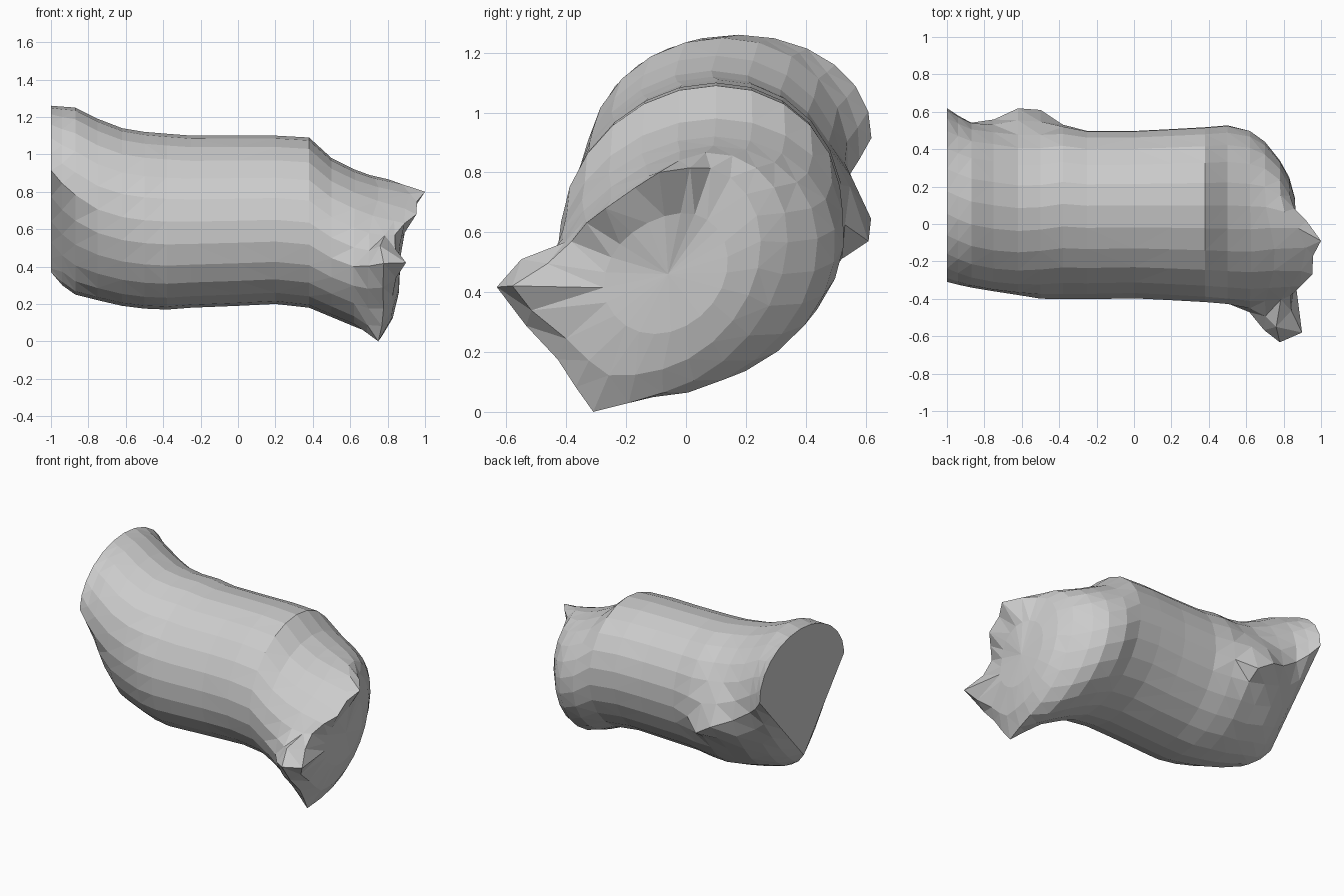
import bpy, bmesh, math
from mathutils import Vector

if "Cube" in bpy.data.objects:
    bpy.data.objects.remove(bpy.data.objects["Cube"])

SIDES = 24

# Cross-sections along x: x, y_min, y_max, z_min, z_max, shear, taper
SECTIONS = [
    (-1.00, -0.31, 0.62, 0.37, 1.26, 0.02, 0),
    (-0.94, -0.325, 0.58, 0.30, 1.255, 0.02, 0.04),
    (-0.87, -0.34, 0.54, 0.25, 1.25, 0.02, 0.08),
    (-0.75, -0.36, 0.52, 0.22, 1.19, 0.02, 0.10),
    (-0.62, -0.38, 0.51, 0.19, 1.14, 0.02, 0.06),
    (-0.50, -0.40, 0.52, 0.175, 1.12, 0.03, 0),
    (-0.38, -0.405, 0.52, 0.17, 1.11, 0.05, 0),
    (-0.25, -0.405, 0.50, 0.18, 1.10, 0.05, 0),
    (0.00, -0.40, 0.50, 0.19, 1.10, 0.05, 0),
    (0.20, -0.41, 0.51, 0.20, 1.10, 0.05, 0),
    (0.38, -0.42, 0.52, 0.18, 1.09, 0.05, 0),
    (0.50, -0.43, 0.53, 0.13, 0.98, 0.05, 0),
    (0.62, -0.45, 0.50, 0.08, 0.92, 0.07, 0),
    (0.70, -0.46, 0.44, 0.05, 0.89, 0.10, 0),
    (0.78, -0.46, 0.34, 0.05, 0.87, 0.12, 0),
    (0.83, -0.42, 0.25, 0.13, 0.83, 0.08, 0),
    (0.86, -0.27, 0.14, 0.26, 0.67, 0.04, 0),
]


def section_ring(bm, x, y0, y1, z0, z1, shear, taper):
    ry = math.sqrt(((y1 - y0) / 2) ** 2 - shear ** 2)
    # towards the left cut the lower half narrows to a point
    point = max(0, (-0.75 - x) / 0.25) ** 1.5
    zc = (z0 + z1) / 2 + 0.1 * point
    ring = []
    for i in range(SIDES):
        a = math.tau * i / SIDES
        c, s = math.cos(a), math.sin(a)
        w = c
        if s < 0:
            w = c * (1 - point) + math.copysign(1 + s, c) * point
        y = (y0 + y1) / 2 + ry * w * (1 + taper * s) + shear * s
        z = zc + s * ((z1 - zc) if s > 0 else (zc - z0))
        ring.append(bm.verts.new((x, y, z)))
    return ring


def tug(bm, target, radius):
    """Pull the nearest vertex onto target, dragging its neighbours along."""
    target = Vector(target)
    near = min(bm.verts, key=lambda v: (v.co - target).length)
    origin = near.co.copy()
    delta = target - origin
    for v in bm.verts:
        if v.co.x > -0.99:
            v.co += delta * math.exp(-((v.co - origin).length / radius) ** 2)


bm = bmesh.new()

# Lofted trunk with a flat cut at the left end
rings = [section_ring(bm, *s) for s in SECTIONS]
for a, b in zip(rings, rings[1:]):
    for i in range(SIDES):
        j = (i + 1) % SIDES
        bm.faces.new((a[i], a[j], b[j], b[i]))
bm.faces.new(rings[0])

# Blunt right end
tip = bm.verts.new((0.87, -0.06, 0.46))
for i in range(SIDES):
    bm.faces.new((rings[-1][i], rings[-1][(i + 1) % SIDES], tip))

# Overhanging lip
tug(bm, (0.95, -0.27, 0.68), 0.12)
tug(bm, (0.99, -0.06, 0.79), 0.13)
tug(bm, (1.00, -0.09, 0.80), 0.06)
# Side stub and foot point
tug(bm, (0.76, -0.62, 0.42), 0.12)
tug(bm, (0.90, -0.58, 0.42), 0.09)
tug(bm, (0.76, -0.55, 0.51), 0.06)
tug(bm, (0.75, -0.31, 0.00), 0.09)
# Back stub
tug(bm, (-0.62, 0.61, 0.66), 0.14)
tug(bm, (-0.50, 0.61, 0.57), 0.10)

bmesh.ops.triangulate(bm, faces=[f for f in bm.faces if len(f.verts) == 4])
bmesh.ops.recalc_face_normals(bm, faces=bm.faces)

mesh = bpy.data.meshes.new("trunk")
bm.to_mesh(mesh)
bm.free()
trunk = bpy.data.objects.new("trunk", mesh)
bpy.context.collection.objects.link(trunk)
